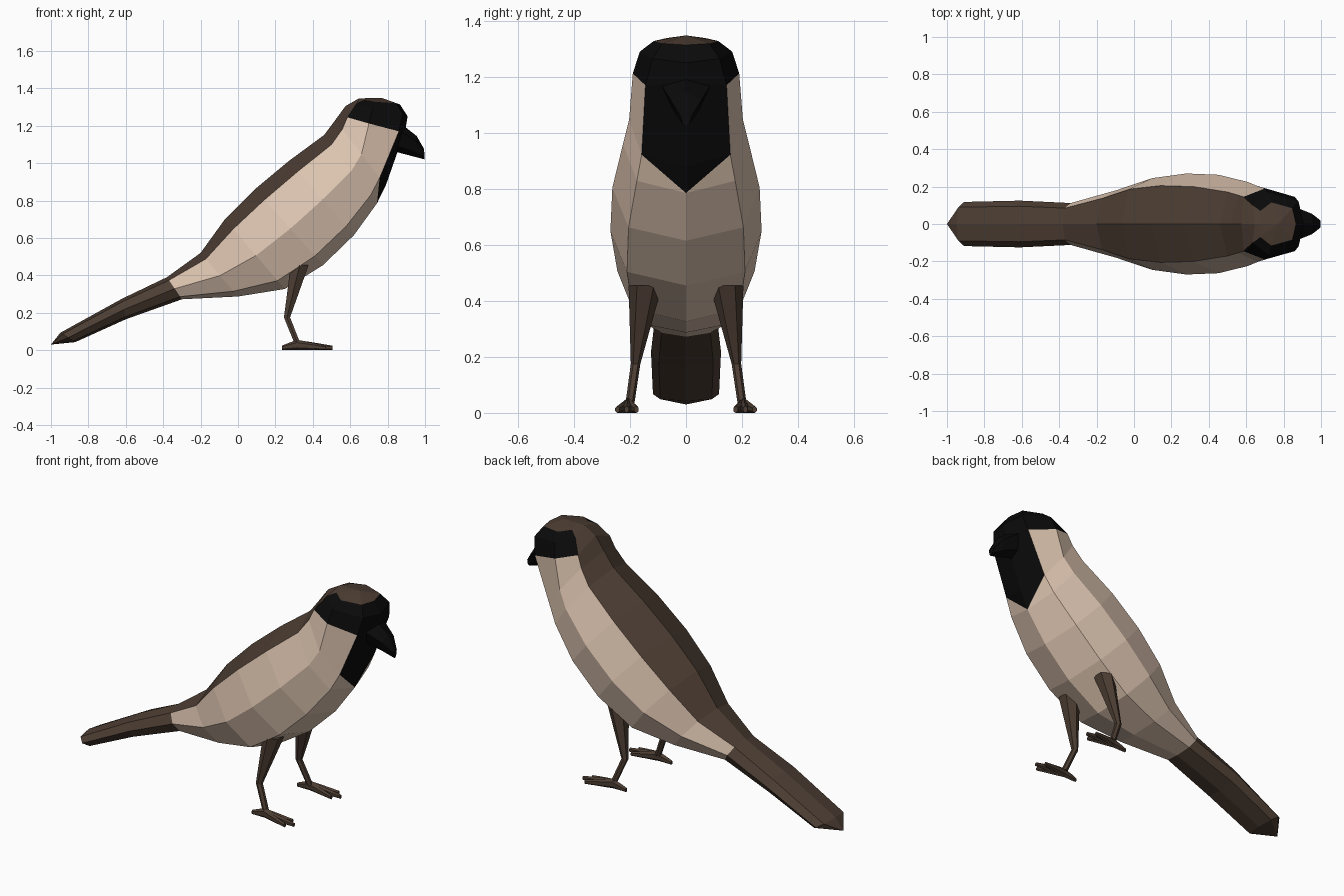
import bpy, bmesh, math
from mathutils import Vector

if "Cube" in bpy.data.objects:
    bpy.data.objects.remove(bpy.data.objects["Cube"])


def material(name, rgb):
    m = bpy.data.materials.new(name)
    m.diffuse_color = (*rgb, 1)
    m.use_nodes = True
    m.node_tree.nodes["Principled BSDF"].inputs["Base Color"].default_value = m.diffuse_color
    return m


BROWN = material("brown", (0.073, 0.047, 0.033))
BEIGE = material("beige", (0.73, 0.56, 0.44))
BLACK = material("black", (0.003, 0.003, 0.003))


def finish(name, bm, mats):
    bmesh.ops.recalc_face_normals(bm, faces=bm.faces)
    me = bpy.data.meshes.new(name)
    bm.to_mesh(me)
    bm.free()
    for m in mats:
        me.materials.append(m)
    ob = bpy.data.objects.new(name, me)
    bpy.context.collection.objects.link(ob)
    return ob


def section(top, bottom, width, shape):
    """Half outline between two centre points; shape gives (position, width) factors."""
    a, b = Vector((top[0], 0, top[1])), Vector((bottom[0], 0, bottom[1]))
    return [a] + [a.lerp(b, t) + Vector((0, width * f, 0)) for t, f in shape] + [b]


def mirrored_ring(bm, half):
    return [bm.verts.new(p) for p in half] + \
           [bm.verts.new((p[0], -p[1], p[2])) for p in half[-2:0:-1]]


def skin(bm, rings):
    for r, s in zip(rings, rings[1:]):
        for j in range(len(r)):
            n = (j + 1) % len(r)
            bm.faces.new((r[j], r[n], s[n], s[j]))


def fan(bm, ring, tip):
    c = bm.verts.new(tip)
    for a, b in zip(ring, ring[1:] + ring[:1]):
        bm.faces.new((a, b, c))


# Body and tail: top point, bottom point, half width, from tail end to neck
BODY_SHAPE = [(.14, .76), (.52, 1), (.88, .78)]
body = [
    ((-.95, .093), (-.87, .043), .118),
    ((-.62, .275), (-.60, .165), .125),
    ((-.38, .39), (-.30, .272), .112),
    ((-.20, .52), (0, .287), .18),
    ((-.07, .70), (.25, .327), .245),
    ((.09, .86), (.455, .455), .27),
    ((.27, 1.01), (.62, .615), .263),
    ((.46, 1.15), (.743, .785), .225),
    ((.52, 1.23), (.79, .88), .203),
]
halves = [section(*s, BODY_SHAPE) for s in body]
# Head: eye line, brow, then a crown drawn in towards the top
crown = Vector((.77, 0, 1.348))
eye_line = [(.575, 0, 1.305), (.585, .145, 1.245), (.70, .19, 1.212), (.86, .145, 1.17), (.895, 0, 1.18)]
brow = [(.645, 0, 1.345), (.635, .10, 1.32), (.72, .165, 1.29), (.88, .12, 1.265), (.907, 0, 1.25)]
rim = []
for p in map(Vector, brow):
    q = p.lerp(crown, .3)
    q.z = p.lerp(crown, .65).z
    rim.append(q)
halves += [eye_line, brow, rim]


def body_colour(i, k):
    if i < 2 or k == 0:
        return 0                      # tail and back
    if i >= 9 or (i == 8 and k == 3):
        return 2                      # face band and throat
    return 1


bm = bmesh.new()
rings = [mirrored_ring(bm, h) for h in halves]
for i, (r, s) in enumerate(zip(rings, rings[1:])):
    for j in range(8):
        n = (j + 1) % 8
        k = min(j, 7 - j)
        if i == 7 and k == 3:         # pointed bib: split along the diagonal
            low = j if j == 3 else n
            bm.faces.new((r[4], s[4], s[low])).material_index = 2
            bm.faces.new((r[4], s[low], r[low])).material_index = 1
        else:
            bm.faces.new((r[j], r[n], s[n], s[j])).material_index = body_colour(i, k)
fan(bm, rings[0], (-1, 0, .03))
fan(bm, rings[-1], crown)
finish("body", bm, [BROWN, BEIGE, BLACK])

# Beak: hooked down to a blunt tip
BEAK_SHAPE = [(.25, 1), (.78, .6)]
beak = [
    ((.885, 1.20), (.845, 1.06), .085),
    ((.955, 1.145), (.94, 1.035), .055),
    ((.995, 1.075), (.998, 1.02), .02),
]
bm = bmesh.new()
rings = [mirrored_ring(bm, section(*s, BEAK_SHAPE)) for s in beak]
skin(bm, rings)
bm.faces.new(rings[0])
bm.faces.new(rings[-1])
finish("beak", bm, [BLACK])


def tube(bm, stations, axis_a, axis_b, sides=6):
    """Loft of ellipses: each station is (centre, radius a, radius b)."""
    rings = []
    for c, ra, rb in stations:
        angles = [2 * math.pi * (q + .5) / sides for q in range(sides)]
        rings.append([bm.verts.new(Vector(c) + axis_a * ra * math.cos(t) + axis_b * rb * math.sin(t))
                      for t in angles])
    skin(bm, rings)
    bm.faces.new(rings[0])
    bm.faces.new(rings[-1])


X, Y, Z = Vector((1, 0, 0)), Vector((0, 1, 0)), Vector((0, 0, 1))
for side, label in ((1, "left"), (-1, "right")):
    # Leg: thigh, ankle and shank
    bm = bmesh.new()
    tube(bm, [((.33, side * .145, .455), .055, .06),
              ((.262, side * .18, .175), .019, .017),
              ((.318, side * .20, .035), .018, .016)], X, Y)
    finish(label + "_leg", bm, [BROWN])
    # Foot: three front toes and one back toe
    bm = bmesh.new()
    for ex, ey in ((.47, -.032), (.505, .003), (.47, .036), (.235, -.003)):
        root = Vector((.315, side * .206, .027))
        tip = Vector((ex, side * (.209 + ey), .012))
        tube(bm, [(root, .015, .028), (root.lerp(tip, .6), .014, .019),
                  (tip, .009, .012)], Y, Z)
    for v in bm.verts:
        v.co.z = max(v.co.z, 0)
    finish(label + "_foot", bm, [BROWN])
